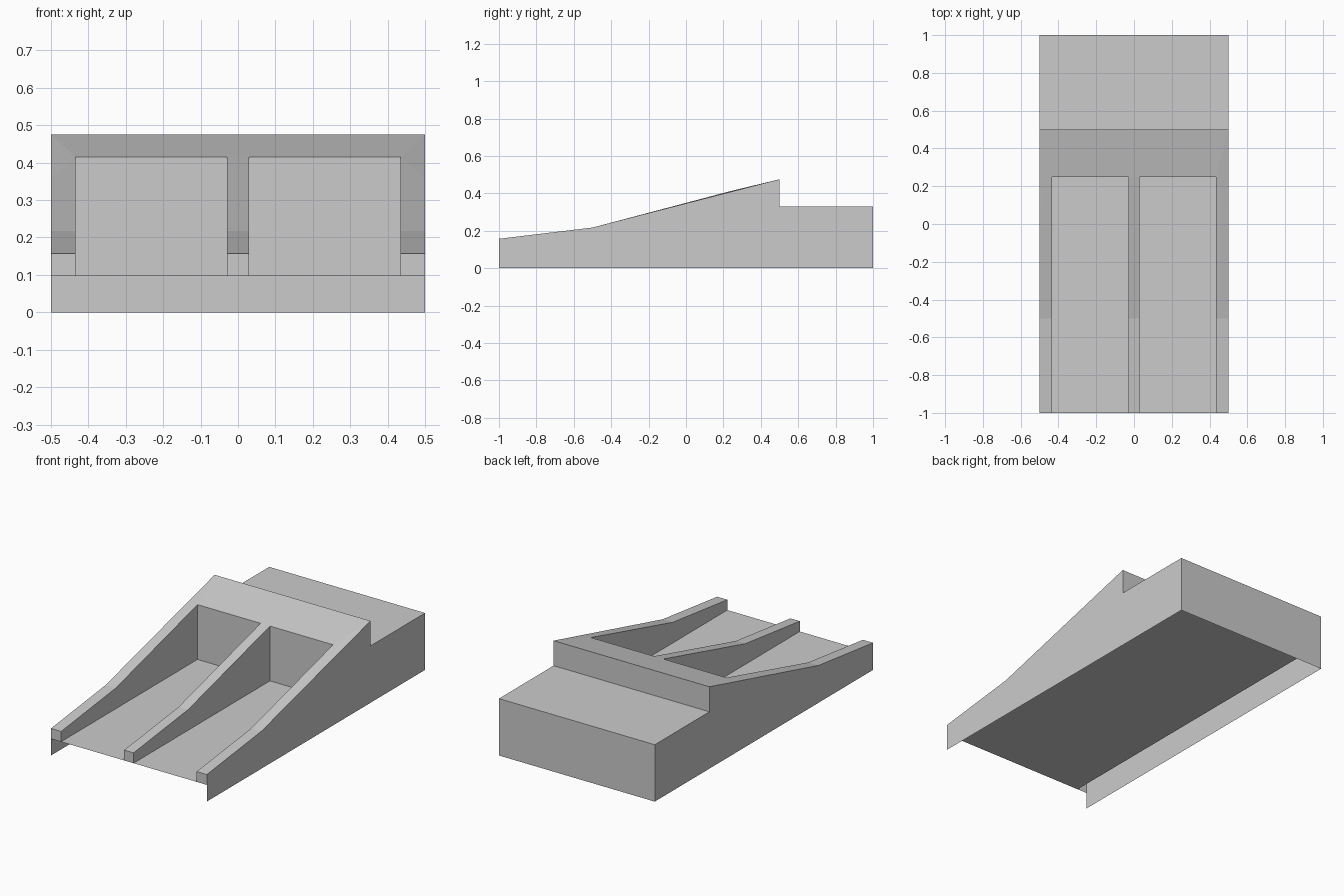
import bpy
import bmesh

cube = bpy.data.objects.get("Cube")
if cube:
    bpy.data.objects.remove(cube, do_unlink=True)

grey = bpy.data.materials.new("light grey")
grey.use_nodes = True
colour = (0.6, 0.6, 0.6, 1)
grey.diffuse_color = colour
grey.node_tree.nodes["Principled BSDF"].inputs["Base Color"].default_value = colour

# Key dimensions
HALF = 0.5       # half width of the body
RIB = 0.435      # inner edge of the side rails
MID = 0.03       # half width of the middle rail
FLOOR = 0.097    # height of the channel floor
DECK = 0.33      # height of the rear deck
NOSE, STEP, REAR = -1, 0.5, 1
POCKET = 0.25    # rear end of the channels

# Slope profiles as (y, z): outer edge and the edge along the channels
outer = [(NOSE, 0.157), (-0.5, 0.217), (0.05, 0.359), (STEP, 0.475)]
inner = [(NOSE, 0.157), (-0.5, 0.217), (POCKET, 0.415)]


def make_part(name, faces):
    """Join polygons into one sheet-metal part."""
    bm = bmesh.new()
    for points in faces:
        bm.faces.new([bm.verts.new(p) for p in points])
    bmesh.ops.remove_doubles(bm, verts=bm.verts, dist=0.0001)
    bmesh.ops.recalc_face_normals(bm, faces=bm.faces)
    mesh = bpy.data.meshes.new(name)
    bm.to_mesh(mesh)
    bm.free()
    mesh.materials.append(grey)
    obj = bpy.data.objects.new(name, mesh)
    bpy.context.collection.objects.link(obj)
    return obj


def at(x, profile):
    """Place a (y, z) profile at a given x."""
    return [(x, y, z) for y, z in profile]


def across(a, b, profile):
    """Strips spanning from x = a to x = b along a profile."""
    return [[(a, *p), (b, *p), (b, *q), (a, *q)]
            for p, q in zip(profile, profile[1:])]


# Outer body: side sheets, step, rear deck and back
side_outline = outer + [(STEP, DECK), (REAR, DECK), (REAR, 0), (NOSE, 0)]
body = [at(s * HALF, side_outline) for s in (-1, 1)]
body += across(-HALF, HALF, [outer[-1], (STEP, DECK), (REAR, DECK), (REAR, 0)])
make_part("outer_body", body)

# Sloping top behind the channels
make_part("upper_slope", [[
    (-HALF, *outer[-1]), (HALF, *outer[-1]), (RIB, *inner[-1]),
    (MID, *inner[-1]), (-MID, *inner[-1]), (-RIB, *inner[-1])]])

# Side rails: top strips and front caps, mirrored
for name, s in (("left", 1), ("right", -1)):
    o, i = at(s * HALF, outer), at(s * RIB, inner)
    make_part(name + "_rail", [
        [(s * HALF, NOSE, FLOOR), (s * RIB, NOSE, FLOOR), i[0], o[0]],
        [o[0], o[1], i[1], i[0]],
        [o[1], o[2], i[2], i[1]],
        [o[2], o[3], i[2]]])

# Middle rail: front cap and top
make_part("middle_rail", across(-MID, MID, [(NOSE, FLOOR)] + inner))

# Channel walls
wall_outline = inner + [(POCKET, FLOOR), (NOSE, FLOOR)]
for name, s in (("left", 1), ("right", -1)):
    walls = [at(s * x, wall_outline) for x in (MID, RIB)]
    walls += across(s * MID, s * RIB, [inner[-1], (POCKET, FLOOR)])
    make_part(name + "_channel_walls", walls)

# Floor sheet under the channels
make_part("channel_floor", across(-RIB, RIB, [(NOSE, FLOOR), (REAR, FLOOR)]))
